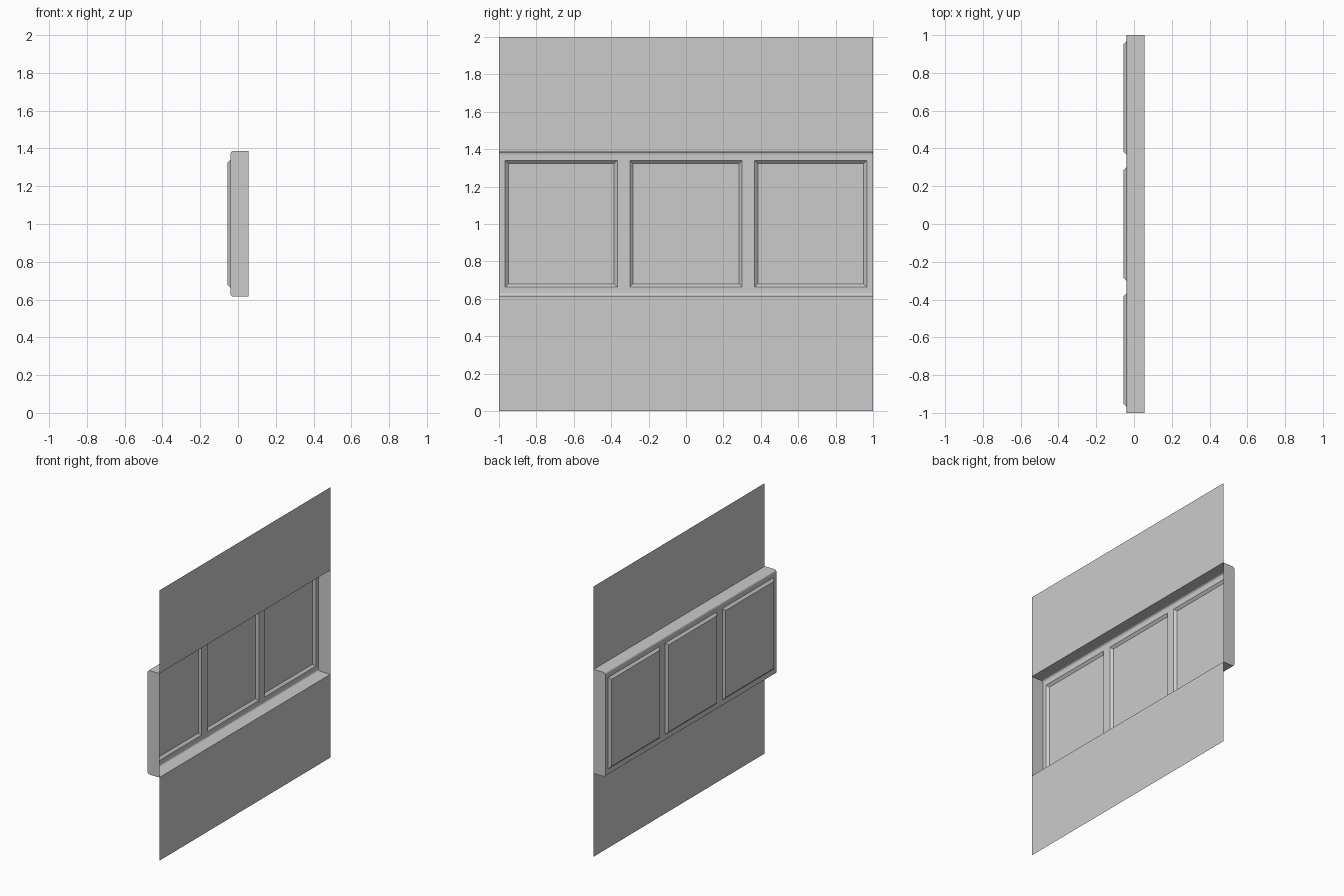
import bpy, bmesh, math

if "Cube" in bpy.data.objects:
    bpy.data.objects.remove(bpy.data.objects["Cube"])

BACK, FACE, RAISE = 0.056, -0.040, 0.016   # sheet plane, box face, panel relief
Z0, Z1, R = 0.616, 1.386, 0.015            # box bottom, top, edge radius


def finish(name, bm):
    bmesh.ops.remove_doubles(bm, verts=bm.verts, dist=1e-5)
    mesh = bpy.data.meshes.new(name)
    bm.to_mesh(mesh)
    bm.free()
    obj = bpy.data.objects.new(name, mesh)
    bpy.context.collection.objects.link(obj)
    return obj


def strip(bm, a, b):
    """Quad between two (x, z) profile points, swept along the full width."""
    pts = [(a[0], -1, a[1]), (b[0], -1, b[1]), (b[0], 1, b[1]), (a[0], 1, a[1])]
    return bm.faces.new([bm.verts.new(p) for p in pts])


# Thin wall sheets above and below the hollow box
for name, lo, hi in (("lower_wall", 0, Z0), ("upper_wall", Z1, 2)):
    bm = bmesh.new()
    strip(bm, (BACK, lo), (BACK, hi))
    finish(name, bm)

# Hollow box: rounded long edges, flat end caps, open at the back
arc = [(FACE + R - R * math.sin(t), R - R * math.cos(t))
       for t in (0, math.pi / 6, math.pi / 3, math.pi / 2)]
low = [(BACK, Z0)] + [(x, Z0 + z) for x, z in arc]
high = [(x, Z1 - z) for x, z in reversed(arc)] + [(BACK, Z1)]
bm = bmesh.new()
for part in (low, high):
    for a, b in zip(part, part[1:]):
        strip(bm, a, b)
for y in (-1, 1):
    cap = bm.faces.new([bm.verts.new((x, y, z)) for x, z in low + high])
    if y < 0:
        cap.normal_flip()

# Front face as a grid, with three bevelled raised panels pushed outward
ys = [-1, -0.967, -0.367, -0.30, 0.30, 0.367, 0.967, 1]
zs = [Z0 + R, 0.663, 1.34, Z1 - R]
panels = []
for i in range(len(ys) - 1):
    for j in range(3):
        y0, y1, z0, z1 = ys[i], ys[i + 1], zs[j], zs[j + 1]
        f = bm.faces.new([bm.verts.new((FACE, y, z)) for y, z in
                          ((y0, z0), (y0, z1), (y1, z1), (y1, z0))])
        if j == 1 and i % 2 == 1:
            panels.append(f)
bm.normal_update()
bmesh.ops.inset_individual(bm, faces=panels, thickness=0.024, depth=RAISE)
finish("panelled_box", bm)
